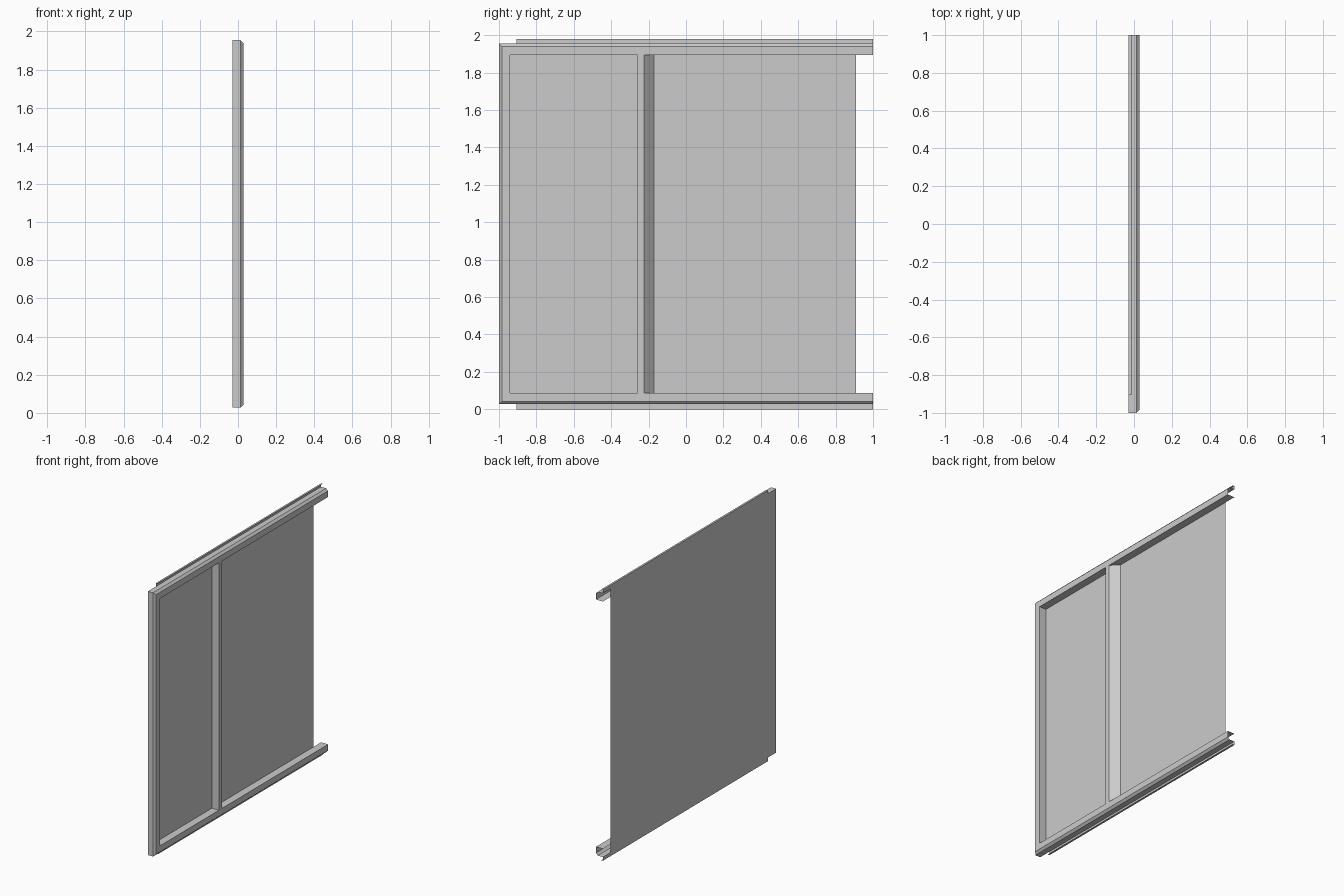
import bpy, bmesh

if "Cube" in bpy.data.objects:
    bpy.data.objects.remove(bpy.data.objects["Cube"])

H = 1.98             # overall height
ZB, ZT = 0.027, 1.955   # outer edges of the frame
XB, XF = -0.028, 0.028  # back and front planes
W = 0.06             # frame face width


def sheet(name, rows):
    """Folded sheet: a strip of quads between consecutive rows of points."""
    bm = bmesh.new()
    grid = [[bm.verts.new(p) for p in row] for row in rows]
    for r0, r1 in zip(grid, grid[1:]):
        for i in range(len(r0) - 1):
            bm.faces.new((r0[i], r0[i + 1], r1[i + 1], r1[i]))
    mesh = bpy.data.meshes.new(name)
    bm.to_mesh(mesh)
    bm.free()
    obj = bpy.data.objects.new(name, mesh)
    bpy.context.collection.objects.link(obj)
    return obj


# Three-sided frame: chamfered channel profile (inset, x) mitred at the corners
profile = [(0, XB), (0, 0.013), (0.015, XF), (W, XF), (W, XB)]
sheet("frame", [[(x, 1, ZT - d), (x, -1 + d, ZT - d),
                 (x, -1 + d, ZB + d), (x, 1, ZB + d)] for d, x in profile])

# Flat back panel, stopping short of the open end
sheet("back_panel", [[(XB, 0.91, z), (XB, -1, z)] for z in (ZB, ZT)])

# Vertical stiffener with one square side and one slanted side
stiffener = [(XB, -0.26), (XF, -0.26), (XF, -0.225), (XB, -0.17)]
sheet("stiffener", [[(x, y, ZT - W), (x, y, ZB + W)] for x, y in stiffener])

# Hooked mounting flanges along the top and bottom edges
hook = [(-0.014, 0), (XB, 0), (XB, ZB)]
sheet("top_flange", [[(x, -0.905, H - d * (H - ZT) / ZB), (x, 1, H - d * (H - ZT) / ZB)]
                     for x, d in hook])
sheet("bottom_flange", [[(x, 1, d), (x, -0.905, d)] for x, d in hook])
